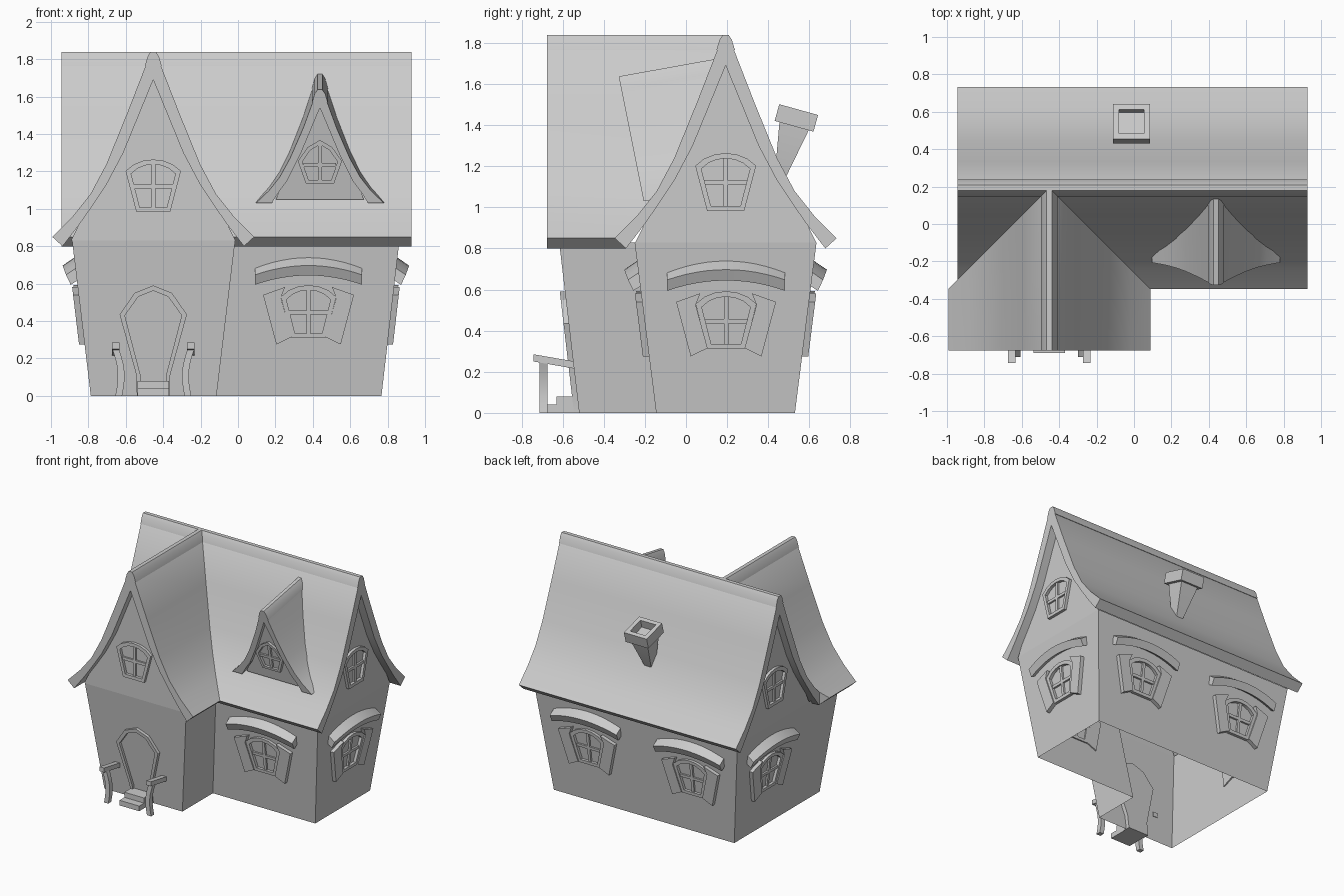
import bpy, bmesh
from math import radians, cos, sin
from mathutils import Matrix, Vector

if "Cube" in bpy.data.objects:
    bpy.data.objects.remove(bpy.data.objects["Cube"])


def loft(name, loops, caps=True, ring=False, extra=()):
    """Skin equal-length closed loops; extra = additional single faces."""
    bm = bmesh.new()
    vs = [[bm.verts.new(p) for p in lp] for lp in loops]
    n = len(vs[0])
    pairs = list(zip(vs, vs[1:])) + ([(vs[-1], vs[0])] if ring else [])
    for a, b in pairs:
        for i in range(n):
            j = (i + 1) % n
            bm.faces.new((a[i], a[j], b[j], b[i]))
    if caps and not ring:
        bm.faces.new(vs[0])
        bm.faces.new(vs[-1])
    for poly in extra:
        bm.faces.new([bm.verts.new(p) for p in poly])
    bmesh.ops.remove_doubles(bm, verts=bm.verts, dist=1e-4)
    bmesh.ops.recalc_face_normals(bm, faces=bm.faces)
    me = bpy.data.meshes.new(name)
    bm.to_mesh(me)
    bm.free()
    ob = bpy.data.objects.new(name, me)
    bpy.context.collection.objects.link(ob)
    return ob


def wall_frame(cx, cy, angle, d0, slope):
    """Map (across, height, outward) onto a leaning wall."""
    r = Matrix.Rotation(radians(angle), 3, 'Z')
    return lambda u, v, w: r @ Vector((u, -(d0 + slope * v + w), v)) + Vector((cx, cy, 0))


def prism(name, poly, w0, w1, f):
    return loft(name, [[f(u, v, w) for u, v in poly] for w in (w0, w1)])


def frame(name, outer, inner, w0, w1, f):
    return loft(name, [[f(u, v, w) for u, v in p] for p, w in
                       ((outer, w0), (outer, w1), (inner, w1), (inner, w0))], ring=True)


def mirror(half):
    """Half outline (u >= 0), either end may sit on u = 0."""
    return half + [(-u, v) for u, v in reversed(half) if u > 1e-6]


def box(u0, u1, v0, v1):
    return [(u0, v0), (u1, v0), (u1, v1), (u0, v1)]


# Shared concave roof profile: (distance from ridge, height)
OUT = [(0, 1.815), (.035, 1.78), (.14, 1.51), (.25, 1.24), (.335, 1.08), (.43, .96), (.54, .85)]
INN = [(0, 1.69), (.16, 1.30), (.25, 1.13), (.33, 1.01), (.40, .91), (.485, .80)]
CAP = mirror([(.015, 1.838), (.03, 1.815), (.045, 1.765)])
RY, WX = .193, -.453      # main ridge y, wing ridge x


def shell(outer, inner):
    left = [(-u, v) for u, v in reversed(outer)]
    return left + outer[1:] + inner[::-1] + [(-u, v) for u, v in inner[1:]]


def roof_y(z):
    for (a, h), (b, l) in zip(OUT, OUT[1:]):
        if l <= z <= h:
            return RY - (a + (b - a) * (h - z) / (h - l))
    return RY


# Walls: open-bottomed L plan leaning outward, with gables above
base = [(.767, -.145), (.767, .53), (-.787, .53), (-.787, -.52), (-.115, -.52), (-.115, -.145)]
top = [(.863, -.25), (.863, .635), (-.887, .635), (-.887, -.617), (-.015, -.617), (-.015, -.25)]
gable = mirror([(.44, .83)] + INN[-2::-1])
loft("walls", [[(x, y, 0) for x, y in base], [(x, y, .83) for x, y in top]], caps=False,
     extra=[[(.863, RY + u, v) for u, v in gable], [(-.887, RY + u, v) for u, v in gable],
            [(WX + u, -.617, v) for u, v in gable]])

# Main roof and mitred front wing roof, each with a ridge cap
for name, prof in (("roof", shell(OUT, INN)), ("ridge_cap", CAP)):
    loft("main_" + name, [[(x, RY + u, v) for u, v in prof] for x in (-.943, .927)])
    loft("wing_" + name, [[(WX + u, -.677, v) for u, v in prof],
                          [(WX + u, RY - abs(u), v) for u, v in prof]])

# Dormer, pitched forward and running back into the main roof
DX = .438
d_out = [(0, 1.612), (.035, 1.58), (.09, 1.43), (.16, 1.27), (.215, 1.17), (.27, 1.10), (.342, 1.03)]
d_inn = [(0, 1.54), (.105, 1.29), (.175, 1.15), (.22, 1.09), (.258, 1.03)]
d_cap = mirror([(.013, 1.637), (.028, 1.615), (.042, 1.57)])
for name, prof in (("dormer_roof", shell(d_out, d_inn)), ("dormer_ridge_cap", d_cap)):
    front, back = [], []
    for u, v in prof:
        y0 = -.2 * v
        y = y0
        for _ in range(40):
            y += .5 * (roof_y(v + .18 * (y - y0)) + .03 - y)
        y = max(y, y0 + .02)
        front.append((DX + u, y0, v))
        back.append((DX + u, y, v + .18 * (y - y0)))
    loft(name, [front, back])
dormer = wall_frame(DX, 0, 0, -.03, .2)
prism("dormer_wall", mirror([(.235, 1.05)] + d_inn[-2::-1]), -.06, 0, dormer)


# Windows: arched frame with crossed bars
def window(name, f, half, mid):
    outer = mirror(half)
    inner = [(u * .8, mid + (v - mid) * .82) for u, v in outer]
    frame(name + "_frame", outer, inner, -.01, .022, f)
    hi, lo = max(v for _, v in inner), min(v for _, v in inner)
    wide = half[0][0] * .5 + half[1][0] * .42
    prism(name + "_upright", box(-.011, .011, lo - .005, hi + .005), -.01, .014, f)
    prism(name + "_crossbar", box(-wide, wide, mid - .011, mid + .011), -.01, .014, f)


WIN = [(.09, .31), (.148, .53), (.105, .565), (.055, .585), (0, .592)]


# Lower window with splayed shutters and an arched awning
def lower_window(name, f):
    window(name, f, WIN, .445)
    for s in (-1, 1):
        shutter = [(s * .09, .315), (s * .172, .275), (s * .243, .54), (s * .125, .582), (s * .148, .525)]
        prism(name + "_shutter", shutter, -.01, .03, f)
    loops = []
    for i in range(13):
        t = i / 6 - 1
        k = 1 - t * t
        sect = [(-.03, .70), (.055, .647), (.036, .594), (-.05, .645)]
        loops.append([f(t * .287, v + .05 * k, w + .012 * k) for w, v in sect])
    loft(name + "_awning", loops)


def awning_walls():
    yield "front_window", wall_frame(.377, 0, 0, .145, .127)
    yield "right_window", wall_frame(0, .195, 90, .767, .116)
    yield "left_window", wall_frame(0, .195, -90, .787, .12)
    for x in (-.47, .42):
        yield "back_window", wall_frame(x, 0, 180, .53, .127)


for nm, f in awning_walls():
    lower_window(nm, f)

# Gable and dormer windows
high = [(u, v + .672) for u, v in WIN]
window("front_gable_window", wall_frame(WX, 0, 0, .617, 0), high, 1.12)
window("right_gable_window", wall_frame(0, RY, 90, .863, 0), high, 1.12)
window("left_gable_window", wall_frame(0, RY, -90, .887, 0), high, 1.12)
window("dormer_window", dormer, [(.075, 1.135), (.118, 1.255), (.065, 1.33), (0, 1.368)], 1.235)

# Door
door = wall_frame(WX, 0, 0, .52, .117)
inner = mirror([(.066, 0), (.068, .11), (.152, .43), (.08, .53), (0, .562)])
outer = mirror([(.088, 0), (.09, .11), (.18, .435), (.1, .55), (0, .59)])
frame("door_frame", outer, inner, -.03, .025, door)
prism("door_panel", inner, -.03, .005, door)

# Front steps and porch railings
flat = wall_frame(WX, 0, 0, 0, 0)
prism("lower_step", box(-.085, .085, 0, .04), .51, .69, flat)
prism("upper_step", box(-.085, .085, .04, .08), .51, .63, flat)
for s in (-1, 1):
    posts = []
    for i in range(7):
        z = .255 * i / 6
        x = s * (.185 - .022 * sin(3.14 * i / 6) + .018 * i / 6)
        posts.append([flat(x + a, z, w) for a, w in ((-.018, .675), (.018, .675), (.018, .712), (-.018, .712))])
    loft("railing_post", posts)
    c = s * .201
    loft("railing_top", [[flat(c + a, z + h, w) for a, h in ((-.02, 0), (.02, 0), (.02, .035), (-.02, .035))]
                         for w, z in ((.742, .25), (.54, .215))])

# Chimney leaning back, tapered shaft with hollow cap
lean = Matrix.Translation((-.013, .537, 1.435)) @ Matrix.Rotation(radians(-15.5), 4, 'X')


def square(r, z):
    return [lean @ Vector((a * r, b * r, z)) for a, b in ((-1, -1), (1, -1), (1, 1), (-1, 1))]


loft("chimney_shaft", [square(.028, -.29), square(.076, -.03), square(.076, -.02)])
loft("chimney_cap", [square(.098, -.042), square(.098, .042), square(.066, .042), square(.066, -.042)], ring=True)

# Smooth the curved parts, keep corners crisp
bpy.ops.object.select_all(action='SELECT')
bpy.context.view_layer.objects.active = bpy.context.scene.objects[0]
bpy.ops.object.shade_smooth_by_angle(angle=radians(25))
